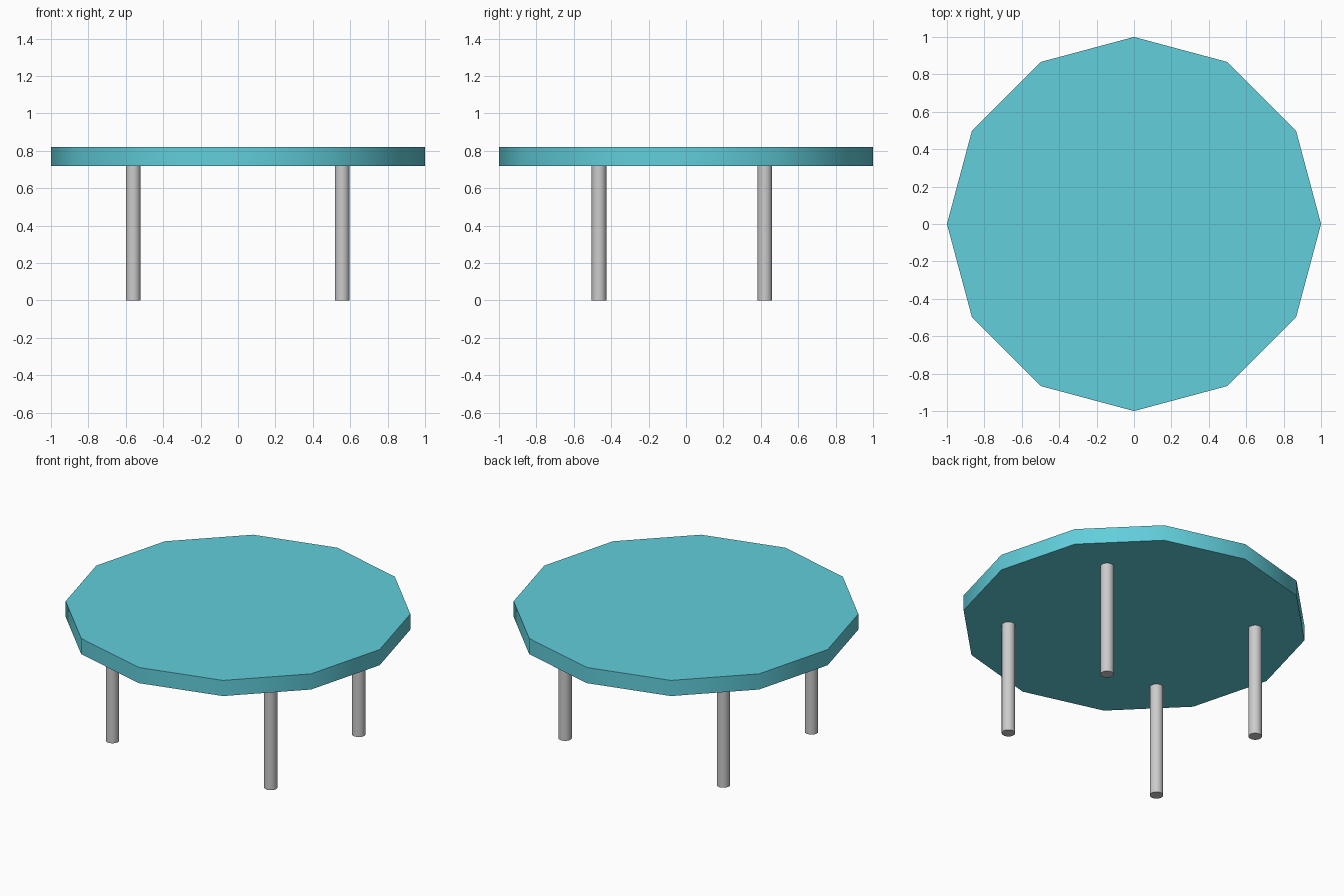
import bpy, math

if "Cube" in bpy.data.objects:
    bpy.data.objects.remove(bpy.data.objects["Cube"])


def cylinder(name, sides, radius, z0, z1, x=0.0, y=0.0):
    bpy.ops.mesh.primitive_cylinder_add(vertices=sides, radius=radius, depth=z1 - z0,
                                        location=(x, y, (z0 + z1) / 2))
    ob = bpy.context.object
    ob.name = name
    bpy.ops.object.shade_smooth_by_angle(angle=math.radians(40))
    return ob


# Twelve-sided table top
top = cylinder("table_top", 12, 1.0, 0.72, 0.82)
mat = bpy.data.materials.new("turquoise")
mat.diffuse_color = (0.12, 0.62, 0.71, 1)
mat.use_nodes = True
mat.node_tree.nodes["Principled BSDF"].inputs["Base Color"].default_value = mat.diffuse_color
top.data.materials.append(mat)

# Four round legs, set slightly towards the front
for side, x in (("left", -0.56), ("right", 0.557)):
    for end, y in (("front", -0.465), ("back", 0.422)):
        cylinder(f"{end}_{side}_leg", 24, 0.039, 0.0, 0.72, x, y)
